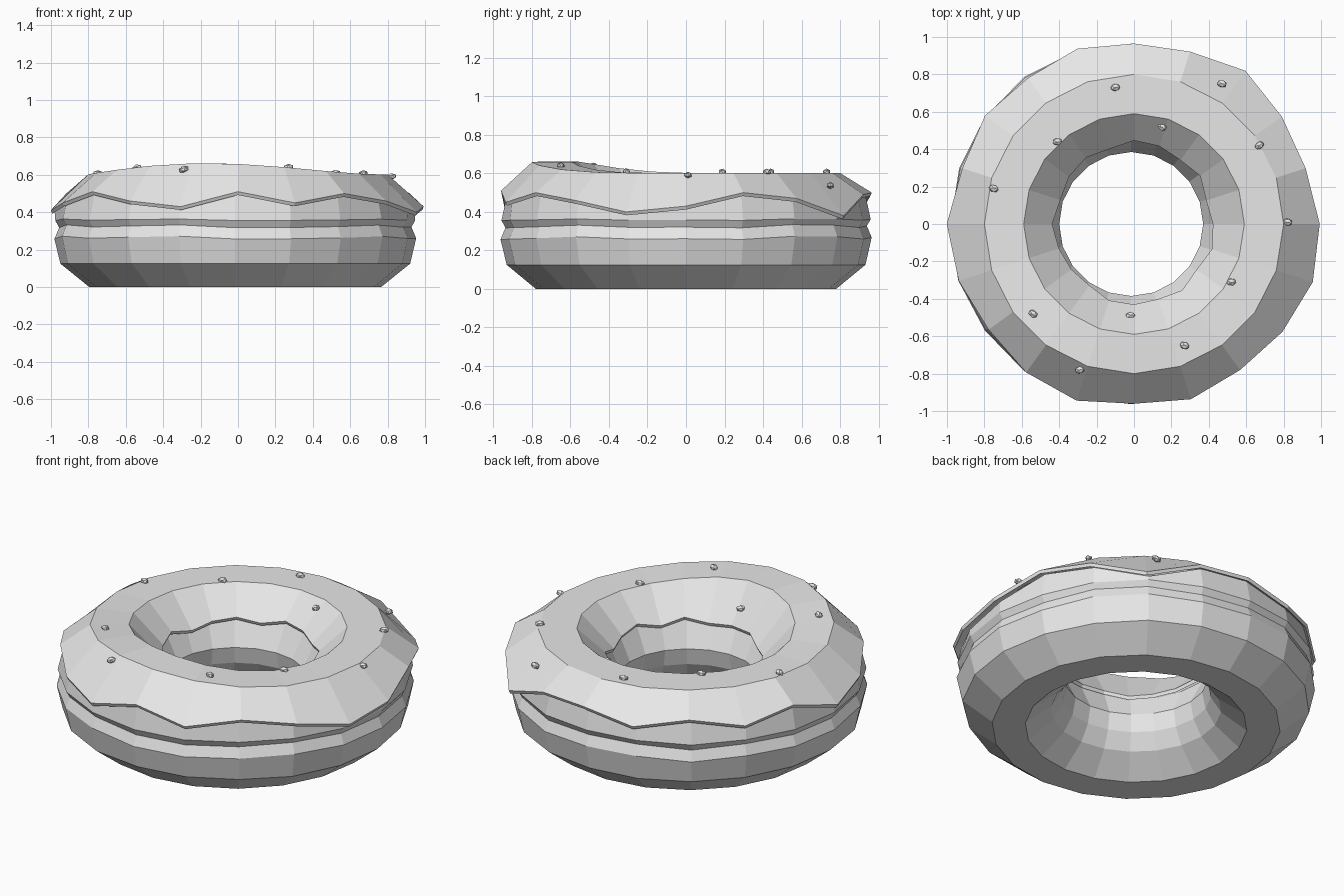
import bpy, bmesh, math, random
from mathutils import Vector

random.seed(4)
SEGMENTS = 20

cube = bpy.data.objects.get("Cube")
if cube:
    bpy.data.objects.remove(cube, do_unlink=True)

grey = bpy.data.materials.new("plain_grey")
grey.use_nodes = True
grey.diffuse_color = (0.8, 0.8, 0.8, 1)
grey.node_tree.nodes["Principled BSDF"].inputs["Base Color"].default_value = (0.8, 0.8, 0.8, 1)

# Height of the wavy icing rim at each segment, starting at the front
RIM = [.51, .45, .50, .46, .40, .43, .50, .47, .38, .49,
       .50, .45, .50, .45, .50, .41, .45, .51, .46, .43]
# Inner rim height around the hole
INNER_RIM = [.45, .44, .46, .43, .46, .44, .42, .46, .44, .46,
             .47, .44, .46, .45, .43, .46, .44, .43, .42, .45]


def angle(k):
    return math.tau * k / SEGMENTS


def crown(a):
    """Height of the icing top, raised towards the front."""
    return .602 + .06 * max(0, math.cos(a + .21)) ** 3


def outer_rim(k):
    return .985 - .4 * (RIM[k] - .45), RIM[k]


def inner_rim(k):
    return .43 + .8 * (INNER_RIM[k] - .45), INNER_RIM[k]


def finish(name, bm):
    bmesh.ops.recalc_face_normals(bm, faces=bm.faces)
    mesh = bpy.data.meshes.new(name)
    bm.to_mesh(mesh)
    bm.free()
    mesh.materials.append(grey)
    obj = bpy.data.objects.new(name, mesh)
    bpy.context.collection.objects.link(obj)
    return obj


def ring_body(name, section, shift=0.0):
    """Sweep a closed (radius, height) section around the z axis."""
    bm = bmesh.new()
    columns = []
    for k in range(SEGMENTS):
        a = angle(k)
        columns.append([bm.verts.new((r * math.sin(a) + shift, -r * math.cos(a), z))
                        for r, z in section(k)])
    n = len(columns[0])
    for k in range(SEGMENTS):
        here, after = columns[k], columns[(k + 1) % SEGMENTS]
        for i in range(n):
            j = (i + 1) % n
            bm.faces.new((here[i], after[i], after[j], here[j]))
    return finish(name, bm)


def dough_section(k):
    ro, zo = outer_rim(k)
    ri, zi = inner_rim(k)
    top = crown(angle(k)) - .035
    w = random.uniform(-.007, .007)
    h = random.uniform(-.01, .01)
    return [(.60, 0), (.78, 0), (.935 + w, .125), (.967 + w, .265 + h),
            (.942 + w, .325 + h), (.962 + w, .36 + h / 2), (ro - .035, zo - .003),
            (.77, top), (.60, top), (ri + .03, zi), (.385, .30), (.405, .20), (.46, .11)]


def icing_section(k):
    ro, zo = outer_rim(k)
    ri, zi = inner_rim(k)
    top = crown(angle(k))
    return [(ro, zo), (.80, top), (.59, top), (ri, zi),
            (ri + .008, zi - .018), (.60, top - .022), (.785, top - .022), (ro - .008, zo - .018)]


ring_body("dough_ring", dough_section, -.015)
ring_body("icing", icing_section)


def icing_height(x, y):
    r = math.hypot(x, y)
    top = crown(math.atan2(x, -y))
    if r < .59:
        return top - (.59 - r) * (top - .45) / .16
    if r > .80:
        return top - (r - .80) * (top - .45) / .185
    return top


# Small faceted sprinkles scattered on the icing
SPRINKLES = [(-.10, .73), (.47, .75), (.15, .52), (-.41, .44), (.67, .42), (-.75, .19),
             (.82, .01), (.52, -.31), (-.54, -.48), (-.02, -.49), (.27, -.65), (-.29, -.78)]
for i, (x, y) in enumerate(SPRINKLES):
    bm = bmesh.new()
    bmesh.ops.create_icosphere(bm, subdivisions=1, radius=1)
    bmesh.ops.scale(bm, vec=Vector((.029, .021, .018)), verts=bm.verts)
    sprinkle = finish(f"sprinkle_{i + 1}", bm)
    sprinkle.location = (x, y, icing_height(x, y) + .005)
    sprinkle.rotation_euler = (random.uniform(-.3, .3), random.uniform(-.3, .3),
                               random.uniform(-.6, .6))
